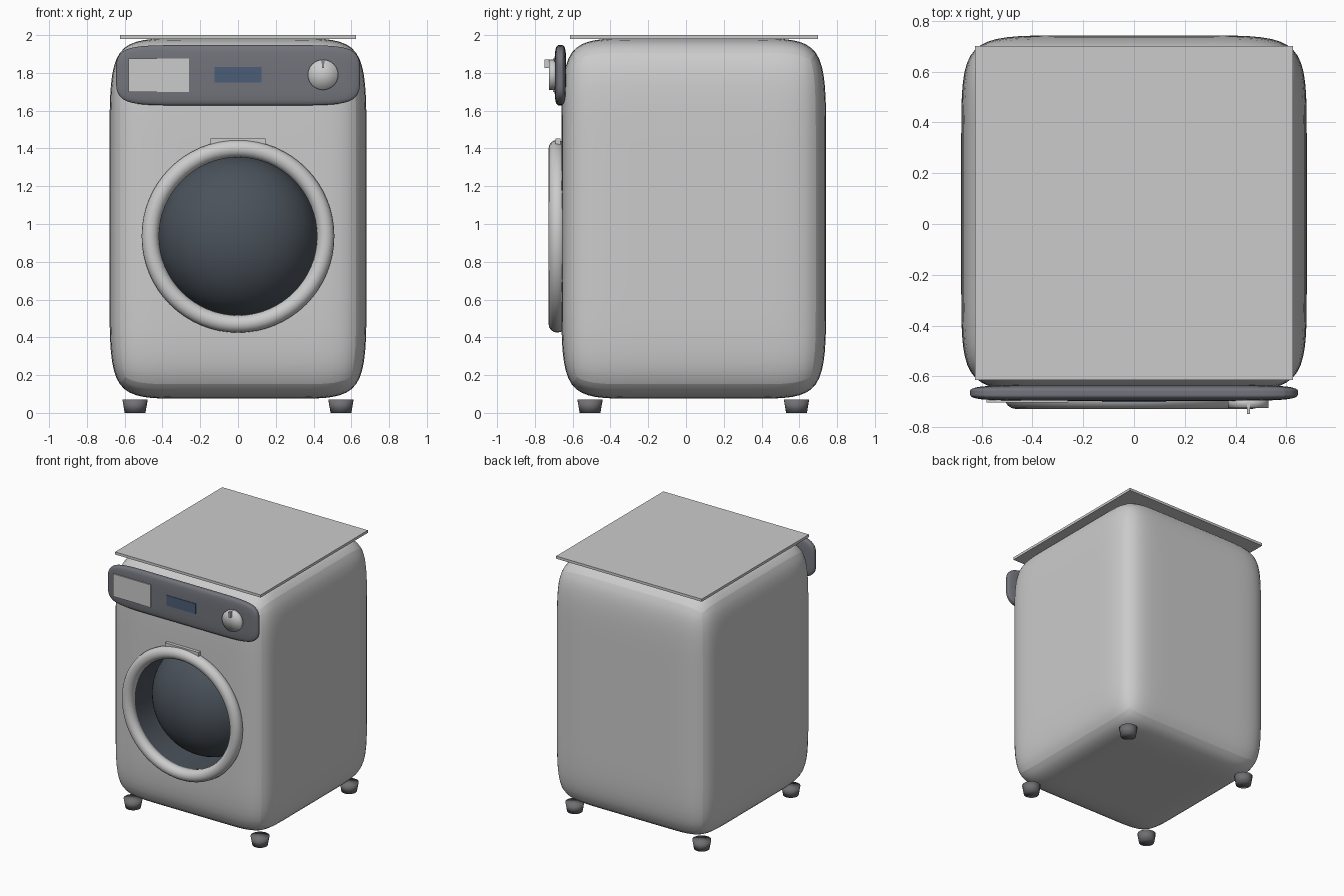
import bpy, bmesh, math
from mathutils import Vector, Matrix

if "Cube" in bpy.data.objects:
    bpy.data.objects.remove(bpy.data.objects["Cube"])


def material(name, rgb):
    m = bpy.data.materials.new(name)
    m.diffuse_color = (*rgb, 1)
    m.use_nodes = True
    m.node_tree.nodes["Principled BSDF"].inputs["Base Color"].default_value = m.diffuse_color
    return m


SLATE = material("slate", (0.17, 0.175, 0.2))
GLASS = material("dark_glass", (0.07, 0.085, 0.105))
BLUE = material("display_blue", (0.07, 0.11, 0.18))
FOOT = material("foot_grey", (0.16, 0.16, 0.17))


def finish(name, bm, mat=None, angle=None):
    me = bpy.data.meshes.new(name)
    bm.to_mesh(me)
    bm.free()
    ob = bpy.data.objects.new(name, me)
    bpy.context.collection.objects.link(ob)
    if mat:
        me.materials.append(mat)
    bpy.ops.object.select_all(action='DESELECT')
    ob.select_set(True)
    bpy.context.view_layer.objects.active = ob
    if angle:
        bpy.ops.object.shade_smooth_by_angle(angle=math.radians(angle))
    return ob


def box_bm(lo, hi):
    lo, hi = Vector(lo), Vector(hi)
    bm = bmesh.new()
    m = Matrix.Translation((lo + hi) / 2) @ Matrix.Diagonal((*(hi - lo), 1))
    bmesh.ops.create_cube(bm, size=1, matrix=m)
    return bm


def box(name, lo, hi, mat=None):
    return finish(name, box_bm(lo, hi), mat)


def soft_box(name, lo, hi, inset, levels, mat=None):
    """Box with support loops, rounded by subdivision."""
    bm = box_bm(lo, hi)
    for axis in range(3):
        for pos in (lo[axis] + inset[axis], hi[axis] - inset[axis]):
            co, no = Vector(), Vector()
            co[axis], no[axis] = pos, 1
            bmesh.ops.bisect_plane(bm, geom=bm.verts[:] + bm.edges[:] + bm.faces[:],
                                   plane_co=co, plane_no=no)
    ob = finish(name, bm, mat, 60)
    sub = ob.modifiers.new("round", 'SUBSURF')
    sub.levels = sub.render_levels = levels
    bpy.ops.object.modifier_apply(modifier=sub.name)
    bpy.ops.object.shade_smooth()
    return ob


def lathe(name, profile, centre, segs=64, mat=None, angle=40, closed=False):
    """Revolve (radius, y) points about a front-to-back axis."""
    bm = bmesh.new()
    vs = [bm.verts.new((r, y, 0)) for r, y in profile]
    pairs = list(zip(vs, vs[1:])) + ([(vs[-1], vs[0])] if closed else [])
    es = [bm.edges.new(p) for p in pairs]
    bmesh.ops.spin(bm, geom=vs + es, cent=(0, 0, 0), axis=(0, 1, 0),
                   angle=math.tau, steps=segs)
    bmesh.ops.remove_doubles(bm, verts=bm.verts[:], dist=1e-5)
    bmesh.ops.recalc_face_normals(bm, faces=bm.faces[:])
    bmesh.ops.translate(bm, verts=bm.verts[:], vec=centre)
    return finish(name, bm, mat, angle)


DOOR_Z, PORT_R, PORT_BACK, DOME = 0.935, 0.425, -0.36, 0.34

# cabinet with round door opening
body = soft_box("cabinet", (-0.68, -0.66, 0.075), (0.68, 0.742, 1.983),
                (0.33, 0.33, 0.46), 3)
cutter = lathe("door_cutter", [(0, -0.9), (PORT_R, -0.9), (PORT_R, PORT_BACK), (0, PORT_BACK)],
               (0, 0, DOOR_Z))
cutter.hide_render = True
bpy.context.view_layer.objects.active = body
cut = body.modifiers.new("opening", 'BOOLEAN')
cut.operation, cut.object, cut.solver = 'DIFFERENCE', cutter, 'EXACT'
bpy.ops.object.modifier_apply(modifier=cut.name)
bpy.data.objects.remove(cutter)
# the glass part lines the opening, so drop the cut walls
bm = bmesh.new()
bm.from_mesh(body.data)
inner = []
for f in bm.faces:
    c = f.calc_center_median()
    if -0.64 < c.y < PORT_BACK + 0.01 and math.hypot(c.x, c.z - DOOR_Z) < PORT_R + 0.005:
        inner.append(f)
bmesh.ops.delete(bm, geom=inner, context='FACES')
bm.to_mesh(body.data)
bm.free()

# door glass: recess wall and convex dome
dome = [(PORT_R * math.cos(t), PORT_BACK - DOME * math.sin(t))
        for t in (math.pi / 2 * i / 14 for i in range(14))]
lathe("door_glass", [(PORT_R, -0.68)] + dome + [(0, PORT_BACK - DOME)],
      (0, 0, DOOR_Z), mat=GLASS, angle=50)

# door ring and latch
ring = [(0.464 + 0.046 * math.cos(a), 0.046 * math.sin(a))
        for a in (math.tau * i / 16 for i in range(16))]
lathe("door_ring", ring, (0, -0.682, DOOR_Z), angle=60, closed=True)
box("door_latch", (-0.145, -0.69, 1.415), (0.145, -0.665, 1.453))

# control panel
soft_box("control_panel", (-0.645, -0.696, 1.628), (0.645, -0.634, 1.947),
         (0.32, 0.03, 0.14), 3, SLATE)
box("detergent_drawer", (-0.58, -0.703, 1.70), (-0.26, -0.68, 1.875))
box("display", (-0.125, -0.70, 1.75), (0.125, -0.68, 1.83), BLUE)
lathe("dial", [(0, -0.725), (0.08, -0.725), (0.08, -0.685), (0, -0.685)],
      (0.45, 0, 1.79), segs=32, angle=120)
box("dial_pointer", (0.444, -0.748, 1.827), (0.456, -0.70, 1.87))

# top plate
box("top_plate", (-0.625, -0.615, 1.98), (0.625, 0.70, 2.0))

# feet
for side, x in (("left", -0.545), ("right", 0.545)):
    for end, y in (("front", -0.508), ("back", 0.585)):
        bm = bmesh.new()
        bmesh.ops.create_cone(bm, cap_ends=True, segments=24, radius1=0.055, radius2=0.067,
                              depth=0.07, matrix=Matrix.Translation((x, y, 0.035)))
        finish(f"{end}_{side}_foot", bm, FOOT, 120)
